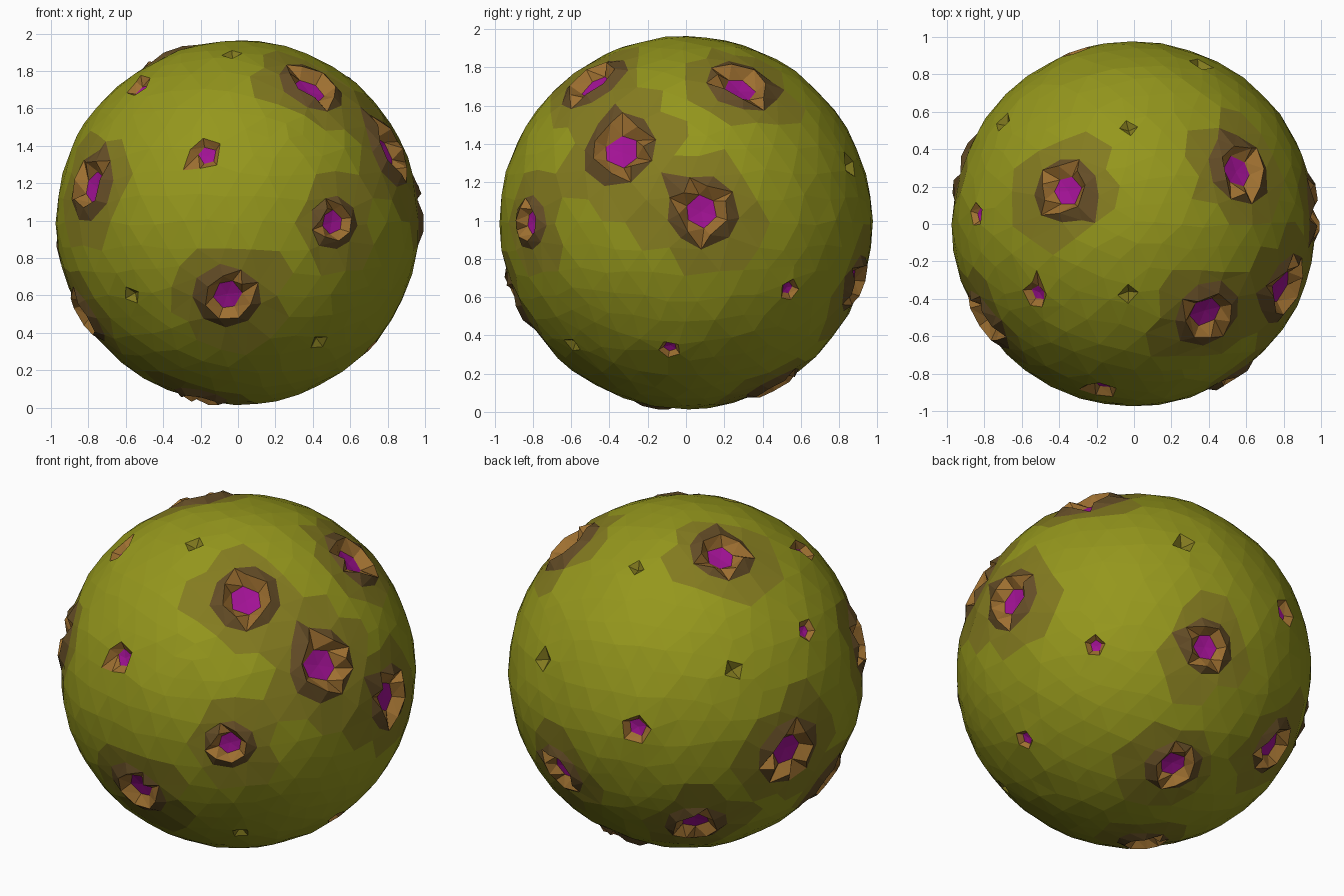
import bpy, bmesh, math, random
from mathutils import Vector

if "Cube" in bpy.data.objects:
    bpy.data.objects.remove(bpy.data.objects["Cube"])

random.seed(4)
R, CZ = 0.975, 0.99   # ball radius and centre height

# Craters: direction from the centre, opening radius
BIG = [(.40, -.49, .74, .135), (.82, -.355, .39, .145), (.52, -.82, .0, .10),
       (-.06, -.88, -.40, .125), (-.80, -.52, .20, .13), (.58, .295, .73, .135),
       (.965, .085, .06, .13), (-.37, .185, .88, .125), (-.91, .30, -.135, .14),
       (-.49, .61, -.57, .12), (-.82, -.17, -.50, .115), (.10, .46, -.85, .11),
       (.22, .89, -.32, .11), (-.20, -.17, -.94, .10)]
PITS = [(-.17, -.88, .37, .09), (-.53, -.38, .73, .075), (.73, .54, -.35, .06),
        (.71, -.085, -.66, .06), (-.31, .92, .08, .09), (-.84, .05, .49, .065)]
CHIPS = [(-.57, -.69, -.39, .055), (.43, -.59, -.635, .055), (-.03, -.37, .89, .055),
         (.36, .85, .30, .07), (-.03, .515, .83, .05), (-.70, .545, .40, .06)]

# Part of a point: plain ground, halo, rim, floor
GROUND, HALO, RIM, FLOOR, CHIP = range(5)
points = []   # (unit direction, final radius, part)


def ring(axis, rad, sides, height, part, turn):
    u = axis.orthogonal().normalized()
    v = axis.cross(u)
    for i in range(sides):
        a = math.tau * (i + random.uniform(-.12, .12)) / sides + turn
        r = rad * random.uniform(.94, 1.06) / R
        d = (axis + (u * math.cos(a) + v * math.sin(a)) * r).normalized()
        points.append((d, R + height, part))


clear = []
for group, kind in ((BIG, "big"), (PITS, "pit"), (CHIPS, "chip")):
    for x, y, z, r in group:
        axis = Vector((x, y, z)).normalized()
        turn = random.uniform(0, math.tau)
        if kind == "big":
            ring(axis, r * 1.5, 9, -.006, HALO, turn + .3)
            ring(axis, r, 7, .018, RIM, turn)
            ring(axis, r * .68, 6, -r * .33, FLOOR, turn)
            points.append((axis, R - r * .42, FLOOR))
            clear.append((axis, r * 1.5 + .05))
        elif kind == "pit":
            ring(axis, r, 5, .004, RIM, turn)
            ring(axis, r * .6, 5, -r * .4, FLOOR, turn)
            points.append((axis, R - r * .5, FLOOR))
            clear.append((axis, r + .06))
        else:
            ring(axis, r, 4, .0, GROUND, turn)
            points.append((axis, R - r * .65, CHIP))
            clear.append((axis, r + .05))

# Slightly uneven ground points between the craters
tmp = bmesh.new()
bmesh.ops.create_icosphere(tmp, subdivisions=4, radius=1)
for v in tmp.verts:
    jig = Vector([random.uniform(-.02, .02) for _ in range(3)])
    d = (v.co + jig).normalized()
    if all((d - a).length * R > r for a, r in clear):
        points.append((d, R + random.uniform(-.004, .004), GROUND))
tmp.free()

# Skin all points on the unit ball, then push each to its own radius
bm = bmesh.new()
info = {}
for d, rad, part in points:
    info[bm.verts.new(d)] = (d, rad, part)
bmesh.ops.convex_hull(bm, input=bm.verts[:])
bmesh.ops.triangulate(bm, faces=bm.faces[:])
for v in bm.verts:
    d, rad, part = info[v]
    v.co = d * rad + Vector((0, 0, CZ))
bmesh.ops.recalc_face_normals(bm, faces=bm.faces[:])

# Colours: ground, halo edge, dark halo, crater wall, crater floor
for f in bm.faces:
    parts = [info[v][2] for v in f.verts]
    if all(p == FLOOR for p in parts):
        f.material_index = 4
    elif FLOOR in parts:
        f.material_index = 3
    elif RIM in parts and HALO in parts:
        f.material_index = 2
    elif HALO in parts or CHIP in parts:
        f.material_index = 1

mesh = bpy.data.meshes.new("cratered_ball")
bm.to_mesh(mesh)
bm.free()
for name, col in (("ground", (.30, .31, .012, 1)), ("halo_edge", (.23, .20, .014, 1)),
                  ("dark_halo", (.13, .075, .02, 1)), ("crater_wall", (.34, .16, .03, 1)),
                  ("crater_floor", (.36, .006, .30, 1))):
    mat = bpy.data.materials.new(name)
    mat.diffuse_color = col
    mat.use_nodes = True
    mat.node_tree.nodes["Principled BSDF"].inputs["Base Color"].default_value = mat.diffuse_color
    mesh.materials.append(mat)
obj = bpy.data.objects.new("cratered_ball", mesh)
bpy.context.collection.objects.link(obj)
